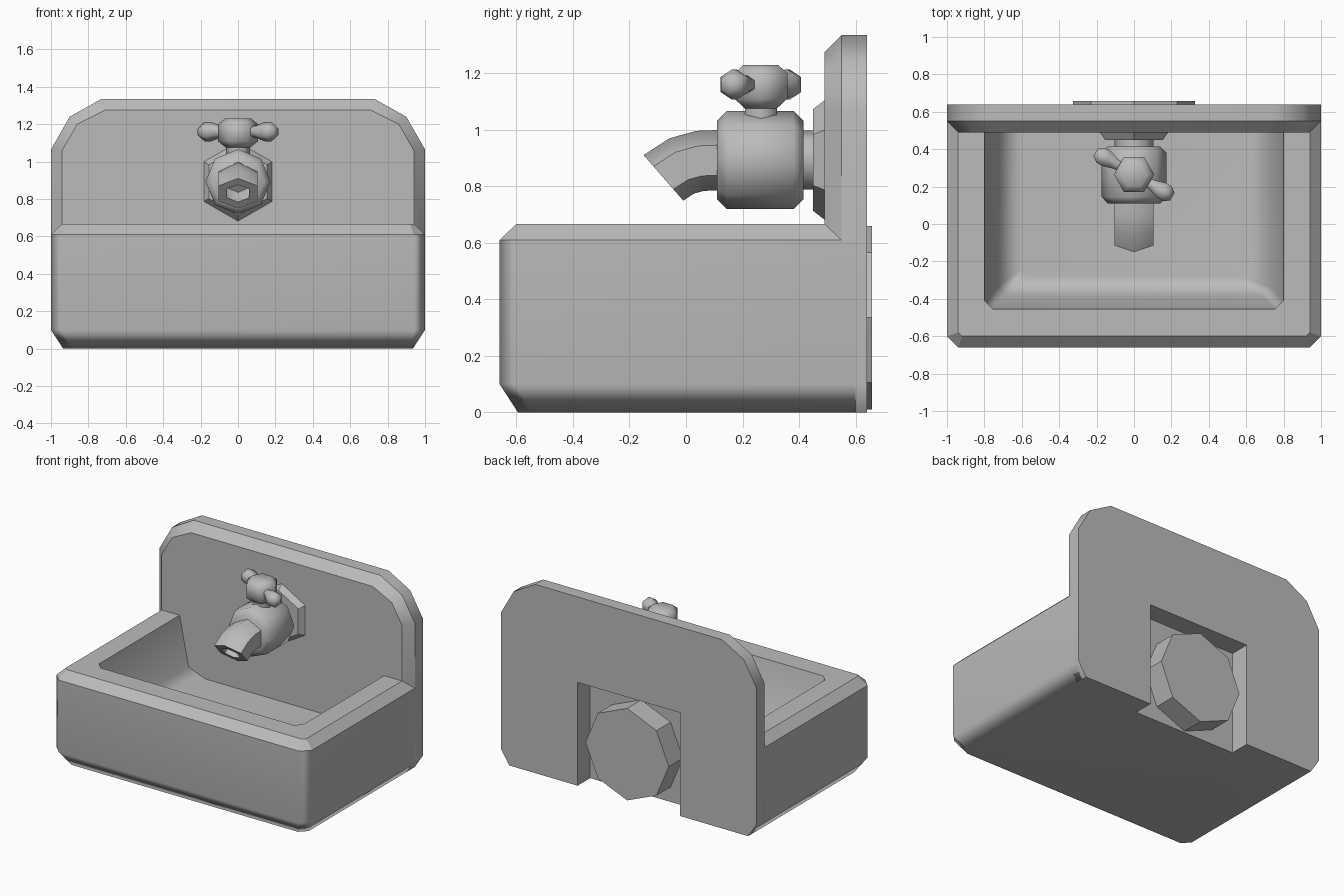
import bpy, bmesh, math
from mathutils import Vector, Matrix

cube = bpy.data.objects.get("Cube")
if cube:
    bpy.data.objects.remove(cube, do_unlink=True)

GREY = (0.5, 0.5, 0.5, 1)
mat = bpy.data.materials.new("plain grey")
mat.use_nodes = True
mat.diffuse_color = GREY
bsdf = next(n for n in mat.node_tree.nodes if n.type == 'BSDF_PRINCIPLED')
bsdf.inputs["Base Color"].default_value = GREY


def loft(name, rings):
    """Skin a list of closed rings and cap both ends."""
    bm = bmesh.new()
    loops = [[bm.verts.new(p) for p in ring] for ring in rings]
    for a, b in zip(loops, loops[1:]):
        for i in range(len(a)):
            j = (i + 1) % len(a)
            bm.faces.new((a[i], a[j], b[j], b[i]))
    bm.faces.new(loops[0])
    bm.faces.new(loops[-1])
    bmesh.ops.recalc_face_normals(bm, faces=bm.faces)
    mesh = bpy.data.meshes.new(name)
    bm.to_mesh(mesh)
    bm.free()
    mesh.materials.append(mat)
    obj = bpy.data.objects.new(name, mesh)
    bpy.context.collection.objects.link(obj)
    return obj


def activate(obj):
    bpy.ops.object.select_all(action='DESELECT')
    obj.select_set(True)
    bpy.context.view_layer.objects.active = obj


def smooth(obj, angle):
    activate(obj)
    bpy.ops.object.shade_smooth_by_angle(angle=math.radians(angle))


def turned(name, profile, sides, origin, axis, angle, twist=0.0):
    """Solid of revolution from (distance, radius) pairs along an axis."""
    axis = Vector(axis).normalized()
    up = Vector((1, 0, 0)) if abs(axis.z) > 0.9 else Vector((0, 0, 1))
    side = axis.cross(up)
    rings = []
    for d, r in profile:
        ring = []
        for i in range(sides):
            a = math.tau * i / sides + twist
            ring.append(Vector(origin) + axis * d + (up * math.cos(a) + side * math.sin(a)) * r)
        rings.append(ring)
    obj = loft(name, rings)
    smooth(obj, angle)
    return obj


def trough(x, front, back, cut, z):
    """Plan outline with its two front corners cut off."""
    half = [(x, back, z), (x, front + cut, z), (x - cut, front, z)]
    return half + [(-px, py, pz) for px, py, pz in reversed(half)]


# Basin: outer shell, rim and sunken bowl in one skin
basin = loft("basin", [
    trough(0.935, -0.595, 0.6, 0.05, 0),
    trough(1, -0.66, 0.6, 0.06, 0.1),
    trough(1, -0.66, 0.6, 0.06, 0.61),
    trough(0.94, -0.6, 0.6, 0.02, 0.667),
    trough(0.8, -0.455, 0.51, 0.045, 0.667),
    trough(0.73, -0.385, 0.51, 0.05, 0.32),
    trough(0.6, -0.28, 0.51, 0.04, 0.27),
])


# Splashback with clipped corners and a chamfered front edge
def outline(y, half):
    pts = [(x, y, z) for x, z in half]
    return pts + [(-x, y, z) for x, y, z in reversed(pts)]


outer = [(0.935, 0), (1, 0.1), (1, 1.065), (0.9, 1.24), (0.73, 1.335)]
inner = [(0.88, 0), (0.94, 0.1), (0.94, 1.06), (0.86, 1.2), (0.71, 1.275)]
splashback = loft("splashback", [outline(0.64, outer), outline(0.55, outer), outline(0.49, inner)])

# Square recess in the back
cutter = loft("recess_cutter", [
    outline(y, [(0.4, -0.2), (0.4, 0.73)]) for y in (0.5, 0.8)])
cutter.hide_render = True
for obj in (basin, splashback):
    activate(obj)
    mod = obj.modifiers.new("recess", 'BOOLEAN')
    mod.operation = 'DIFFERENCE'
    mod.solver = 'EXACT'
    mod.object = cutter
    bpy.ops.object.modifier_apply(modifier=mod.name)
bpy.data.objects.remove(cutter, do_unlink=True)

smooth(basin, 60)
verts = basin.data.vertices
for e in basin.data.edges:
    if all(verts[i].co.z > 0.6 for i in e.vertices):
        e.use_edge_sharp = True
smooth(splashback, 40)
for obj in (basin, splashback):
    wn = obj.modifiers.new("weighted normals", 'WEIGHTED_NORMAL')
    wn.keep_sharp = True

# Drain disc in the recess
turned("drain_disc", [(0, 0.325), (0.165, 0.325)], 8, (0, 0.493, 0.335), (0, 1, 0), 30)

# Tap: wall flange, stem and body
Z = 0.893
turned("tap_flange", [(0, 0.18), (0.045, 0.215)], 6, (0, 0.45, Z), (0, 1, 0), 30)
turned("tap_stem", [(0, 0.105), (0.06, 0.105)], 8, (0, 0.4, Z), (0, 1, 0), 50)
turned("tap_body", [(0, 0.14), (0.035, 0.174), (0.27, 0.174), (0.305, 0.14)],
       8, (0, 0.11, Z), (0, 1, 0), 50)


# Spout: bent six-sided tube with a hollow mouth
def section(y, z, tilt, scale=1.0):
    turn = Matrix.Rotation(math.radians(tilt), 3, 'X')
    ring = []
    for i in range(6):
        a = math.tau * i / 6
        p = Vector((0.121 * math.sin(a), 0, 0.107 * math.cos(a))) * scale
        ring.append(turn @ p + Vector((0, y, z)))
    return ring


spout = loft("tap_spout", [
    section(0.14, Z, 0),
    section(0.05, 0.89, 7),
    section(-0.015, 0.872, 24),
    section(-0.08, 0.83, 41),
    section(-0.08, 0.83, 41, 0.57),
    section(-0.01, 0.885, 36, 0.57),
])
smooth(spout, 62)

# Handle: neck, hub and two arms
HUB = (0, 0.265, 1.16)
turned("handle_neck", [(-0.14, 0.065), (-0.07, 0.065)], 6, HUB, (0, 0, 1), 62)
turned("handle_hub", [(-0.085, 0.065), (-0.05, 0.108), (0.04, 0.108), (0.07, 0.07)],
       6, HUB, (0, 0, 1), 62)
for name, s in (("handle_arm_left", 1), ("handle_arm_right", -1)):
    turned(name, [(0.06, 0.028), (0.11, 0.033), (0.17, 0.053), (0.205, 0.053), (0.237, 0.028)],
           6, HUB, (0.866 * s, -0.5 * s, 0), 62)
